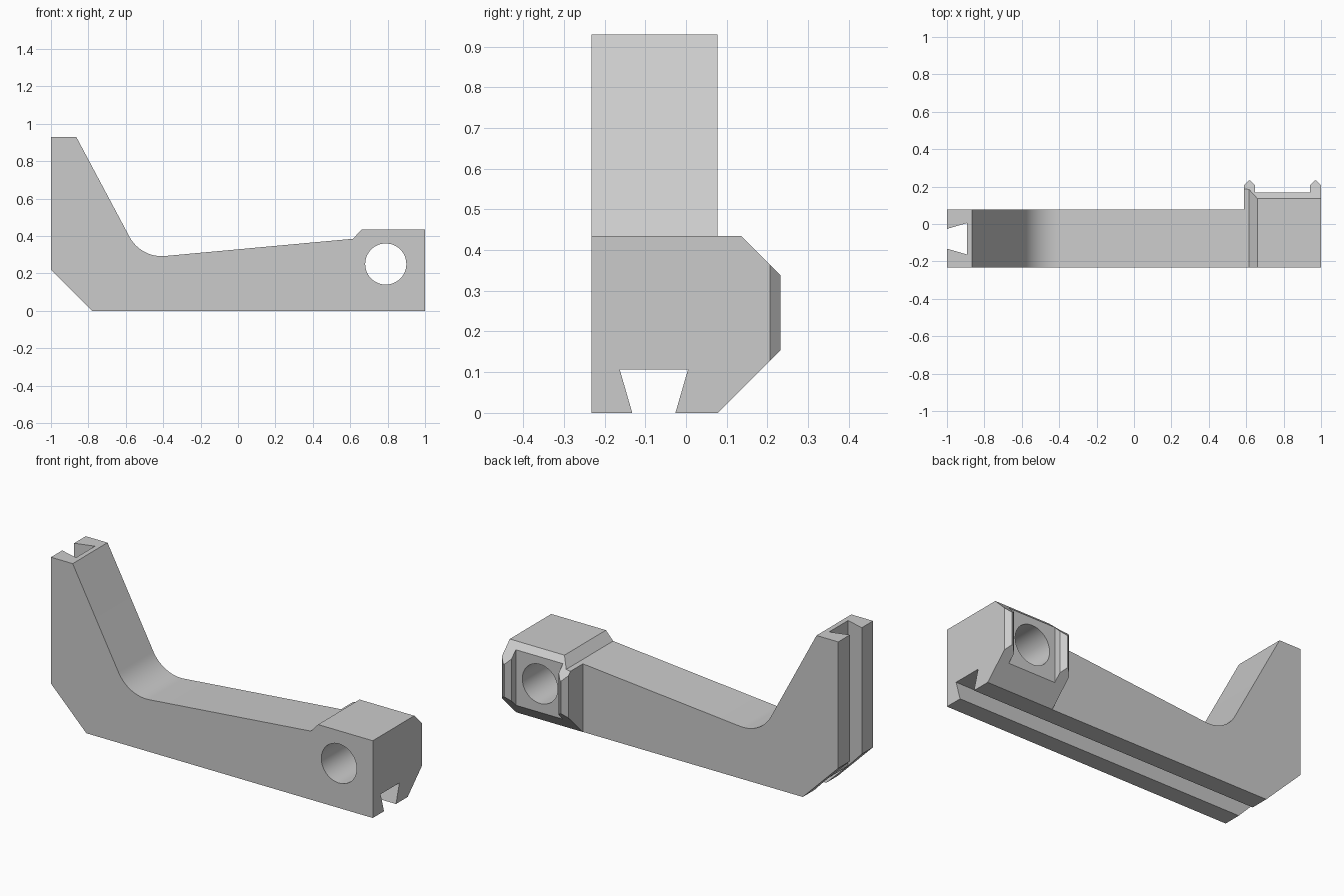
import bpy, bmesh, math
from mathutils import Vector

if "Cube" in bpy.data.objects:
    bpy.data.objects.remove(bpy.data.objects["Cube"], do_unlink=True)

grey = bpy.data.materials.new("light_grey")
grey.use_nodes = True
grey.diffuse_color = (0.6, 0.6, 0.6, 1)
grey.node_tree.nodes["Principled BSDF"].inputs["Base Color"].default_value = (0.6, 0.6, 0.6, 1)


def prism(name, outline, axis, start, end):
    """Extrude a 2D outline along axis; the outline uses the other two axes in xyz order."""
    def place(p, d):
        co = list(p)
        co.insert("xyz".index(axis), d)
        return Vector(co)
    bm = bmesh.new()
    base = bm.faces.new([bm.verts.new(place(p, start)) for p in outline])
    new = bmesh.ops.extrude_face_region(bm, geom=[base])["geom"]
    shift = place((0, 0), end - start)
    bmesh.ops.translate(bm, vec=shift, verts=[g for g in new if isinstance(g, bmesh.types.BMVert)])
    bmesh.ops.recalc_face_normals(bm, faces=bm.faces)
    mesh = bpy.data.meshes.new(name)
    bm.to_mesh(mesh)
    bm.free()
    mesh.materials.append(grey)
    obj = bpy.data.objects.new(name, mesh)
    bpy.context.collection.objects.link(obj)
    return obj


def combine(target, tool, operation="DIFFERENCE"):
    """Apply a boolean and discard the tool."""
    mod = target.modifiers.new(tool.name, "BOOLEAN")
    mod.object, mod.operation, mod.solver = tool, operation, "EXACT"
    bpy.context.view_layer.objects.active = target
    bpy.ops.object.modifier_apply(modifier=mod.name)
    bpy.data.objects.remove(tool, do_unlink=True)


def circle(cx, cy, r, a0, a1, n):
    angles = [math.radians(a0 + (a1 - a0) * i / n) for i in range(n + 1)]
    return [(cx + r * math.cos(a), cy + r * math.sin(a)) for a in angles]


# Side silhouette with the rounded elbow between upright and arm
side = [(-0.78, 0), (1.05, 0), (1.05, 0.434), (0.66, 0.434), (0.615, 0.385)]
side += reversed(circle(-0.408, 0.487, 0.195, 208, 275.4, 16))
side += [(-0.865, 0.93), (-1, 0.93), (-1, 0.22)]
bracket = prism("bracket_arm", side, "y", -0.232, 0.3)

# Plan outline: thin arm, then the head with two pointed ribs at its back
BACK, FLOOR, SHOULDER, PEAK, TIP = 0.077, 0.168, 0.206, 0.232, 0.026


def rib(x0, x1):
    return [(x0, SHOULDER), (x0 + TIP, PEAK), (x1 - TIP, PEAK), (x1, SHOULDER)]


plan = [(1, -0.3), (-1.1, -0.3), (-1.1, BACK), (0.587, BACK)]
plan += rib(0.587, 0.647) + [(0.647, FLOOR), (0.94, FLOOR)] + rib(0.94, 1)
combine(bracket, prism("plan", plan, "z", -0.1, 1.1), "INTERSECT")

# Sloped upper and lower edges at the back of the head
combine(bracket, prism("upper_slope", [(0.116, 0.454), (0.35, 0.454), (0.35, 0.22)], "x", 0.57, 1.1))
combine(bracket, prism("lower_slope", [(0.058, -0.02), (0.35, -0.02), (0.35, 0.272)], "x", 0.57, 1.1))

# Round hole through the head
combine(bracket, prism("hole", circle(0.79, 0.25, 0.11, 0, 360, 48)[:-1], "y", -0.4, 0.4))

# Dovetail grooves along the underside and up the outer edge of the upright
MID, MOUTH, ROOT, DEPTH = -0.079, 0.053, 0.084, 0.107
flare = (ROOT - MOUTH) / DEPTH * 0.02
groove = [(MID - MOUTH + flare, -0.02), (MID + MOUTH - flare, -0.02),
          (MID + ROOT, DEPTH), (MID - ROOT, DEPTH)]
combine(bracket, prism("bottom_groove", groove, "x", -1.1, 1.1))
combine(bracket, prism("upright_groove", [(d - 1, y) for y, d in groove], "z", -0.1, 1.1))

bpy.ops.object.select_all(action="DESELECT")
bracket.select_set(True)
bpy.context.view_layer.objects.active = bracket
bpy.ops.object.shade_smooth_by_angle(angle=math.radians(20))
